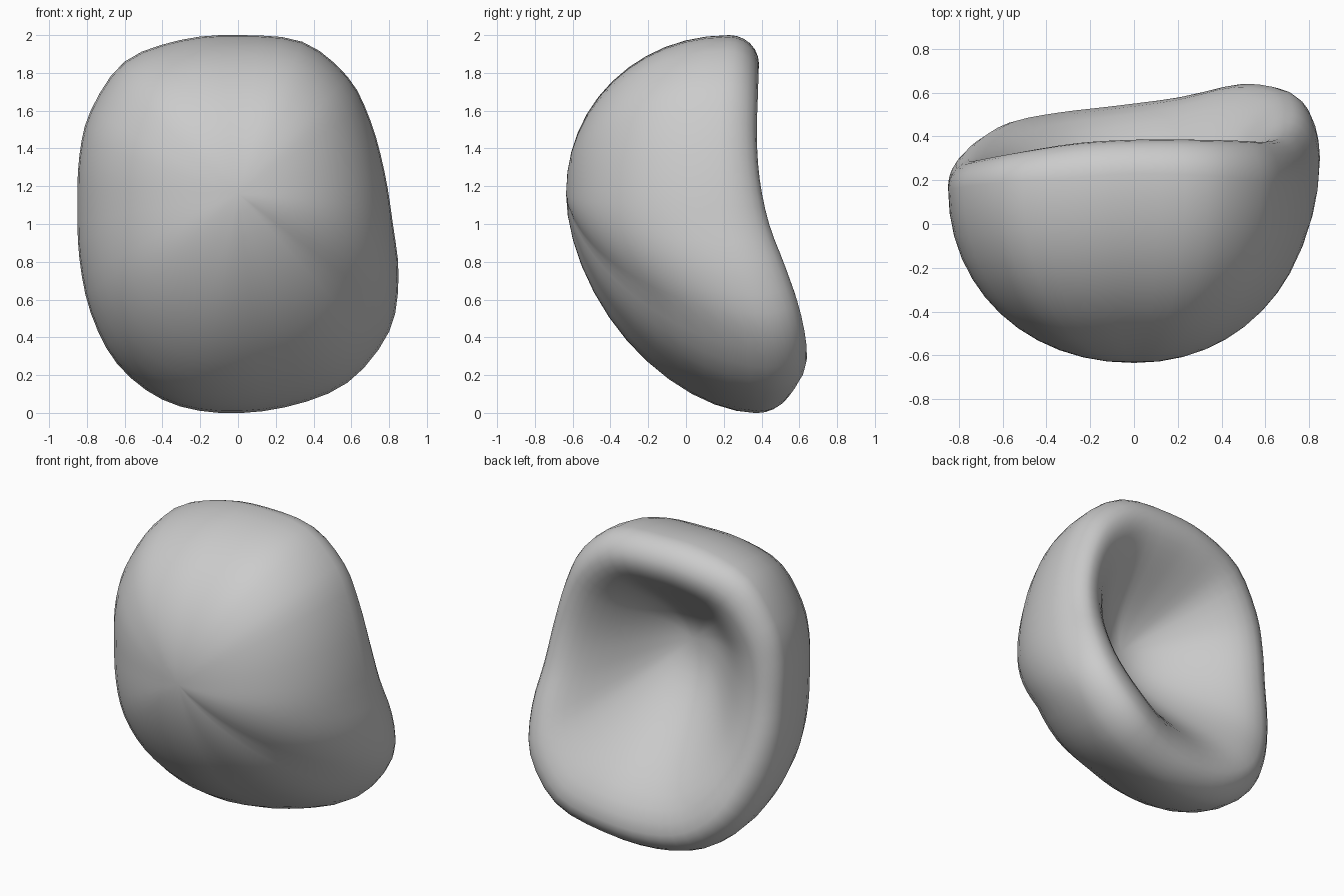
import bpy, bmesh, math
from mathutils import Vector

cube = bpy.data.objects.get("Cube")
if cube:
    bpy.data.objects.remove(cube)

# Rim keys, clockwise from the top: outline x, outline z, widest depth, crest depth
RIM = [(0, 2, .23, .385), (.34, 1.965, .22, .385), (.58, 1.78, .2, .38),
       (.7, 1.55, .18, .375), (.775, 1.28, .18, .39), (.82, 1, .21, .44),
       (.85, .72, .3, .53), (.8, .43, .4, .61), (.58, .16, .43, .64),
       (.25, .03, .4, .58), (-.1, 0, .36, .54), (-.4, .07, .33, .51),
       (-.64, .26, .28, .47), (-.78, .53, .22, .4), (-.84, .82, .19, .34),
       (-.85, 1.1, .17, .3), (-.84, 1.36, .16, .29), (-.78, 1.6, .17, .3),
       (-.6, 1.86, .19, .33), (-.3, 1.975, .21, .37)]
STEPS = 3
DOME = Vector((0, -.635, 1.16))      # front pole
HOLLOW = Vector((.02, -.1, 1.18))    # deepest point of the hollow
INSET = .85                          # crest radius relative to the outline


def spline(a, b, c, d, t):
    """Catmull-Rom point between b and c."""
    return .5 * (2 * b + (c - a) * t + (2 * a - 5 * b + 4 * c - d) * t * t
                 + (3 * b - a - 3 * c + d) * t ** 3)


keys = [Vector(k) for k in RIM]
n = len(keys)
rim = [spline(*(keys[(i + o) % n] for o in (-1, 0, 1, 2)), s / STEPS)
       for i in range(n) for s in range(STEPS)]


def section(k):
    """Points from the front dome, over the rim, into the hollow."""
    x, z, wide, crest = k
    edge = Vector((x, wide, z))
    top = Vector((x * INSET, crest, 1 + (z - 1) * INSET))
    # lower right side falls straighter to its flared rim
    power = 2.1 - .45 * max(0, min(1, (wide - .2) * 5))
    pts = []
    for i in range(1, 13):
        a = i / 12 * math.pi / 2
        s, c = math.sin(a) ** (2 / power), math.cos(a) ** (2 / power)
        p = DOME.lerp(edge, s)
        p.y = wide + (DOME.y - wide) * max(c, 0)
        pts.append(p)
    for i in range(1, 7):
        a = i / 6 * math.pi / 2
        p = edge.lerp(top, 1 - math.cos(a))
        p.y = wide + (crest - wide) * math.sin(a)
        pts.append(p)
    for i in range(1, 14):
        t = 1 - i / 14
        p = HOLLOW.lerp(top, t)
        u = t ** 1.15
        p.y = HOLLOW.y + (crest - HOLLOW.y) * u * u * (3 - 2 * u)
        pts.append(p)
    return pts


# Hollow shell skinned from the sections
bm = bmesh.new()
first, last = bm.verts.new(DOME), bm.verts.new(HOLLOW)
rows = [[bm.verts.new(p) for p in section(k)] for k in rim]
for i, row in enumerate(rows):
    nxt = rows[(i + 1) % len(rows)]
    bm.faces.new((first, row[0], nxt[0]))
    bm.faces.new((last, nxt[-1], row[-1]))
    for j in range(len(row) - 1):
        bm.faces.new((row[j], row[j + 1], nxt[j + 1], nxt[j]))
bmesh.ops.recalc_face_normals(bm, faces=bm.faces)
for f in bm.faces:
    f.smooth = True
mesh = bpy.data.meshes.new("hollow_shell")
bm.to_mesh(mesh)
bm.free()

grey = bpy.data.materials.new("plain grey")
grey.use_nodes = True
colour = (.6, .6, .6, 1)
grey.diffuse_color = colour
grey.node_tree.nodes["Principled BSDF"].inputs["Base Color"].default_value = colour
mesh.materials.append(grey)

shell = bpy.data.objects.new("hollow_shell", mesh)
bpy.context.collection.objects.link(shell)
